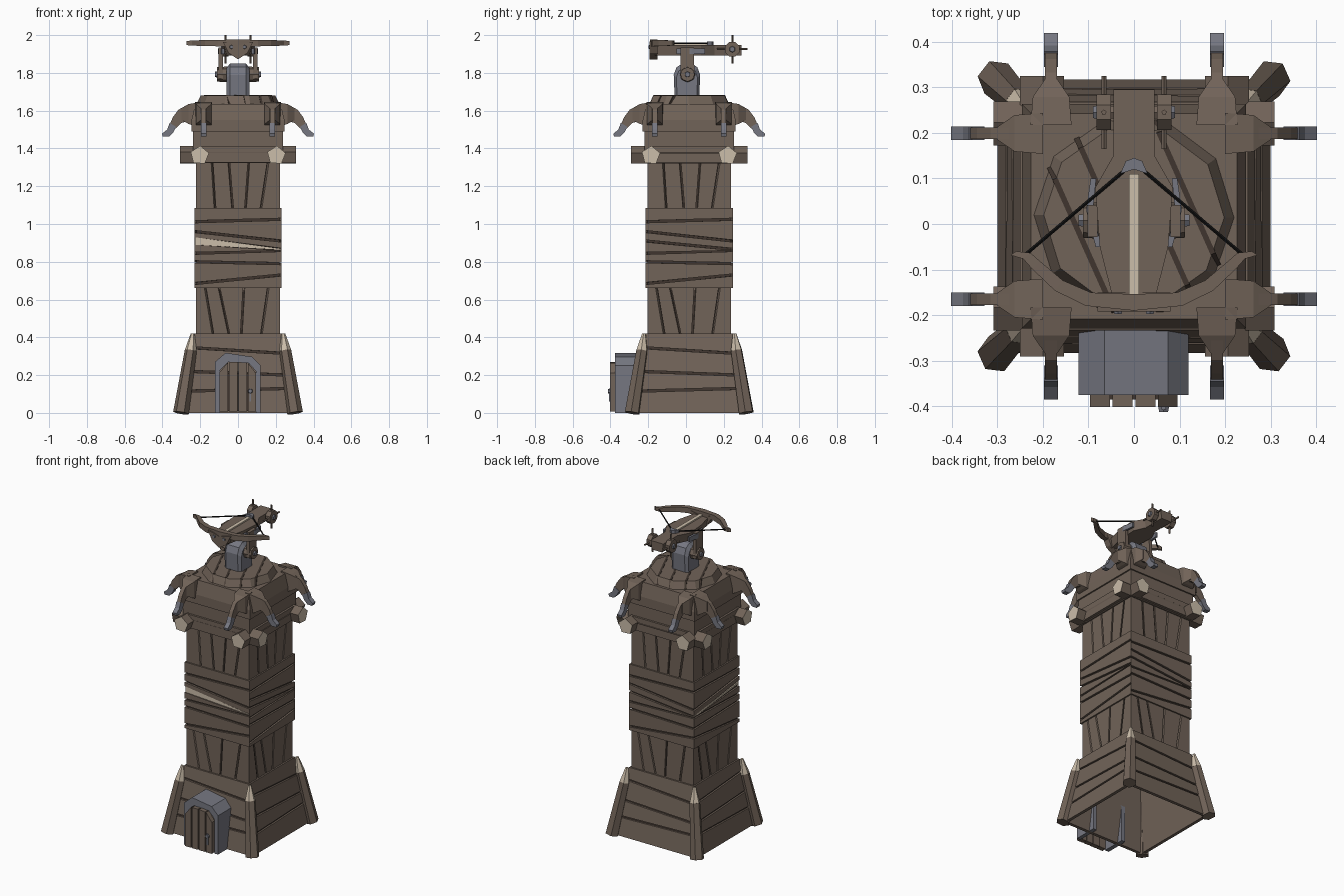
import bpy, bmesh, math
from mathutils import Vector, Matrix

if "Cube" in bpy.data.objects:
    bpy.data.objects.remove(bpy.data.objects["Cube"])

CY = 0.017   # tower axis in y


def material(name, col):
    m = bpy.data.materials.new(name)
    m.diffuse_color = (*col, 1)
    m.use_nodes = True
    m.node_tree.nodes["Principled BSDF"].inputs["Base Color"].default_value = m.diffuse_color
    return m


MATS = [material("brown_wood", (0.165, 0.125, 0.098)),
        material("groove_wood", (0.05, 0.036, 0.028)),
        material("cut_wood_cream", (0.60, 0.51, 0.40)),
        material("grey_metal", (0.18, 0.185, 0.22)),
        material("black_string", (0.006, 0.006, 0.006))]
WOOD, GROOVE, CREAM, METAL, BLACK = range(5)


def finish(name, bm):
    bmesh.ops.recalc_face_normals(bm, faces=bm.faces)
    me = bpy.data.meshes.new(name)
    bm.to_mesh(me)
    bm.free()
    for m in MATS:
        me.materials.append(m)
    ob = bpy.data.objects.new(name, me)
    bpy.context.collection.objects.link(ob)


def loft(bm, ra, rb, mat, cap_a=None, cap_b=None):
    """Closed solid between two rings of equal length."""
    a = [bm.verts.new(p) for p in ra]
    b = [bm.verts.new(p) for p in rb]
    n = len(a)
    for i in range(n):
        j = (i + 1) % n
        bm.faces.new((a[i], a[j], b[j], b[i])).material_index = mat
    bm.faces.new(a[::-1]).material_index = mat if cap_a is None else cap_a
    bm.faces.new(b).material_index = mat if cap_b is None else cap_b


def box(bm, x0, x1, y0, y1, z0, z1, mat):
    r = [(x0, y0), (x1, y0), (x1, y1), (x0, y1)]
    loft(bm, [(*p, z0) for p in r], [(*p, z1) for p in r], mat)


def rod(bm, p, q, r0, r1, n, mat, cap=None, roll=0.0):
    p, q = Vector(p), Vector(q)
    d = (q - p).normalized()
    s = d.cross(Vector((0, 0, 1)) if abs(d.z) < 0.9 else Vector((0, 1, 0))).normalized()
    t = s.cross(d)
    dirs = [s * math.sin(roll + i * math.tau / n) + t * math.cos(roll + i * math.tau / n) for i in range(n)]
    loft(bm, [p + v * r0 for v in dirs], [q + v * r1 for v in dirs], mat, cap, cap)


def side(k, u, n, z):
    """Point on tower side k (0 front, 1 right, 2 back, 3 left)."""
    v = Matrix.Rotation(k * math.pi / 2, 2) @ Vector((u, -n))
    return (v.x, v.y + CY, z)


def frustum(bm, h0, h1, z0, z1, mat):
    loft(bm, [side(k, h0, h0, z0) for k in range(4)], [side(k, h1, h1, z1) for k in range(4)], mat)


def plank(bm, k, quad, h, d0, d1, mat, cap=None):
    ring = lambda d: [side(k, f * (h(z) - d), h(z) - d, z) for f, z in quad]
    loft(bm, ring(d0), ring(d1), mat, cap)


def planked(name, z0, z1, h0, h1, cuts, upright, wedge=None):
    """Four plank walls over a dark backing, cuts are slanted gaps."""
    bm = bmesh.new()
    h = lambda z: h0 + (h1 - h0) * (z - z0) / (z1 - z0)
    for k in range(4):
        plank(bm, k, [(-1, z0), (1, z0), (1, z1), (-1, z1)], h, 0.011, 0.02, WOOD, GROOVE)
        g = 0.022 if upright else 0.006
        ends = [(-1, -1), (1, 1)] if upright else [(z0, z0), (z1, z1)]
        lows, highs = [ends[0]], []
        for i, (a, b) in enumerate(cuts):
            ga = 0.02 if i == wedge and k in (0, 3) else g
            if k == 3 and i == wedge:
                a, b, ga, gb = b, a, g, ga
            else:
                gb = g
            if k == 3 and not upright and i != wedge:
                a, b = b, a
            highs.append((a - ga, b - gb))
            lows.append((a + ga, b + gb))
            if i == wedge and k in (0, 3):
                plank(bm, k, [(-1, a - ga), (1, b - gb * 0.3), (1, b + gb * 0.3), (-1, a + ga)],
                      h, 0.004, 0.012, CREAM)
        highs.append(ends[1])
        for (a, b), (c, d) in zip(lows, highs):
            q = [(a, z0), (c, z0), (d, z1), (b, z1)] if upright else [(-1, a), (1, b), (1, d), (-1, c)]
            plank(bm, k, q, h, 0, 0.012, WOOD)
    finish(name, bm)


# plank walls
planked("base_walls", 0, 0.42, 0.30, 0.232, [(0.115, 0.13), (0.22, 0.20), (0.345, 0.315)], False)
planked("lower_shaft", 0.42, 0.66, 0.222, 0.222, [(-.60, -.78), (-.22, -.45), (.08, .14), (.56, .72)], True)
planked("middle_band", 0.66, 1.085, 0.231, 0.231,
        [(.685, .73), (.80, .79), (.845, .86), (.91, .866), (.96, .91), (1.012, 1.025)], False, 3)
planked("upper_shaft", 1.085, 1.33, 0.222, 0.222, [(-.55, -.62), (-.13, -.22), (.18, .26), (.55, .72)], True)

bm = bmesh.new()
for h, z0, z1 in ((.222, .40, .42), (.212, .65, .67), (.215, 1.07, 1.084), (.237, 1.34, 1.50)):
    frustum(bm, h, h, z0, z1, WOOD)
finish("shaft_floors_and_collar", bm)

# leaning corner posts with pale pointed tops
bm = bmesh.new()
for k in range(4):
    P = [side(k, c, c, z) for c, z in ((.302, 0), (.25, .33), (.24, .42))]
    rod(bm, P[0], P[1], .042, .032, 6, WOOD, roll=.4)
    rod(bm, P[1], P[2], .032, .010, 6, CREAM, roll=.4)
finish("corner_posts", bm)

# crossing beams with pale cut ends
bm = bmesh.new()
for k in range(2):
    for u in (-.203, .203):
        rod(bm, side(k, u, .308, 1.363), side(k, u, -.308, 1.363), .051, .051, 5, WOOD, CREAM, roll=0.06)
for k in range(4):   # side boards that fill between the beams
    plank(bm, k, [(-.8, 1.325), (.8, 1.325), (.8, 1.41), (-.8, 1.41)], lambda z: .25, 0, .03, WOOD)
finish("crossing_beams", bm)

# deck and round turntable
bm = bmesh.new()
frustum(bm, .246, .246, 1.49, 1.55, WOOD)
frustum(bm, .246, .226, 1.55, 1.635, WOOD)
finish("deck", bm)
bm = bmesh.new()
rod(bm, (0, CY, 1.63), (0, CY, 1.68), .222, .198, 10, WOOD, roll=.3)
for o in (-.125, -.045, .045, .125):   # slanted plank gaps
    L0, L1 = math.sqrt(.217**2 - o * o) * .975, math.sqrt(.194**2 - o * o) * .97
    def ring(w, L, z):
        pts = [(o - w, -L), (o + w, -L), (o + w, L), (o - w, L)]
        return [(*(Matrix.Rotation(.42, 2) @ Vector(p) + Vector((0, CY))), z) for p in pts]
    loft(bm, ring(.006, L0 + .002, 1.634), ring(.006, L1 + .002, 1.682), GROOVE)
finish("turntable", bm)

# eight curved claws around the deck
bm = bmesh.new()
horn = [(.21, 1.64), (.27, 1.63), (.315, 1.605), (.345, 1.565), (.362, 1.525),
        (.33, 1.505), (.30, 1.535), (.265, 1.545), (.235, 1.515), (.21, 1.515)]
tip = [(.362, 1.535), (.375, 1.50), (.402, 1.478), (.398, 1.462), (.365, 1.462), (.342, 1.485), (.328, 1.515)]
for k in range(4):
    for u in (-.182, .182):
        for prof, w, m in ((horn, .013, WOOD), (tip, .015, METAL)):
            loft(bm, [side(k, u - w, n, z) for n, z in prof], [side(k, u + w, n, z) for n, z in prof], m)
        root = lambda w, n, z0, z1: [side(k, u - w, n, z0), side(k, u + w, n, z0), side(k, u + w, n, z1), side(k, u - w, n, z1)]
        loft(bm, root(.045, .20, 1.51, 1.645), root(.04, .262, 1.53, 1.635), WOOD)
        loft(bm, root(.04, .262, 1.53, 1.635), root(.014, .30, 1.55, 1.612), WOOD)
finish("deck_claws", bm)

# doorway: arched metal frame, boards, handle
bm = bmesh.new()
outer = [(-.122, 0), (-.122, .27), (-.065, .318), (.075, .297), (.12, .25), (.12, 0)]
inner = [(-.095, 0), (-.095, .225), (-.05, .27), (.055, .265), (.095, .22), (.095, 0)]
for i in range(5):
    q = [outer[i], outer[i + 1], inner[i + 1], inner[i]]
    loft(bm, [(x, -.375, z) for x, z in q], [(x, -.225, z) for x, z in q], METAL)
finish("door_frame", bm)
bm = bmesh.new()
tops = [(-.10, .215), (-.05, .268), (.0, .27), (.05, .265), (.098, .21)]
for (x0, z0), (x1, z1) in zip(tops, tops[1:]):
    q = [(x0 + .003, .008), (x1 - .003, .008), (x1 - .003, z1), (x0 + .003, z0)]
    loft(bm, [(x, -.402, z) for x, z in q], [(x, -.372, z) for x, z in q], WOOD)
box(bm, -.095, .093, -.385, -.374, .01, .21, GROOVE)
finish("door_boards", bm)
bm = bmesh.new()
rod(bm, (.065, -.40, .115), (.065, -.413, .115), .014, .011, 6, METAL)
box(bm, .06, .07, -.407, -.40, .06, .13, METAL)
finish("door_handle", bm)

# turret pedestal
bm = bmesh.new()
prof = [(-.06, 1.67), (-.065, 1.79), (-.05, 1.83), (-.02, 1.85), (.03, 1.85), (.06, 1.83), (.075, 1.79), (.07, 1.67)]
for s in (-1, 1):
    loft(bm, [(0, y, z) for y, z in prof], [(s * .042, y, z) for y, z in prof], METAL)
    loft(bm, [(s * .042, y, z) for y, z in prof],
         [(s * .06, .005 + (y - .005) * .8, 1.67 + (z - 1.67) * .87) for y, z in prof], METAL)
finish("pedestal", bm)

# fork arms, pivots and side straps
bm = bmesh.new()
for s in (-1, 1):
    arm = [(-.03, 1.77), (.045, 1.77), (.042, 1.935), (-.028, 1.935)]
    loft(bm, [(s * .08, y, z) for y, z in arm], [(s * .102, y, z) for y, z in arm], WOOD)
    rod(bm, (s * .05, .008, 1.792), (s * .112, .008, 1.792), .042, .038, 8, WOOD)
    rod(bm, (s * .11, .008, 1.792), (s * .122, .008, 1.792), .016, .014, 6, METAL)
    strap = [(.072, -.05), (.084, -.05), (.105, .03), (.095, .10), (.083, .10), (.09, .03)]
    loft(bm, [(s * x, y, 1.90) for x, y in strap], [(s * x, y, 1.93) for x, y in strap], METAL)
finish("fork", bm)

# crossbow stock, rail and bolt nock
bm = bmesh.new()
half = [(.045, .295), (.045, .15), (.085, .08), (.075, -.05), (.046, -.165)]
plan = half + [(-x, y) for x, y in half[::-1]]
loft(bm, [(x * .8, y, 1.892) for x, y in plan], [(x, y, 1.948) for x, y in plan], WOOD)
nose = [(-.08, 1.965), (-.03, 1.955), (0, 1.945), (.03, 1.955), (.08, 1.965), (.05, 1.905), (0, 1.872), (-.05, 1.905)]
loft(bm, [(x, -.192, z) for x, z in nose], [(x, -.15, z) for x, z in nose], WOOD)
for x in (-.035, .035):
    rod(bm, (x, -.19, 1.937), (x, -.198, 1.937), .011, .009, 6, METAL)
finish("crossbow_stock", bm)
bm = bmesh.new()
box(bm, -.011, .011, -.18, .11, 1.94, 1.957, CREAM)
nock = [(-.03, .11), (-.018, .138), (0, .145), (.018, .138), (.03, .11), (0, .12)]
loft(bm, [(x, y, 1.94) for x, y in nock], [(x, y, 1.967) for x, y in nock], METAL)
finish("bolt_and_nock", bm)

# bow limbs and string
bm = bmesh.new()
limb = [(0, -.172, .018), (.10, -.165, .017), (.165, -.135, .015), (.215, -.09, .012), (.235, -.07, .010), (.265, -.064, .007)]
for s in (-1, 1):
    def section(p):
        x, y, w = p
        ox, oy = w * min(1, x * 3.5), -w * (1 - x * 1.5)
        return [(s * (x + e * ox), y + e * oy, 1.958 + f * (w * .6 + .007)) for e, f in ((-1, -1), (1, -1), (1, 1), (-1, 1))]
    for p, q in zip(limb, limb[1:]):
        loft(bm, section(p), section(q), WOOD)
    rod(bm, (s * .237, -.066, 1.957), (s * .02, .118, 1.957), .004, .004, 5, BLACK)
finish("bow_and_string", bm)

# winding wheels with spokes at the rear
bm = bmesh.new()
W = (.245, 1.925)
rod(bm, (-.055, *W), (.055, *W), .016, .016, 6, WOOD)
for s in (-1, 1):
    rod(bm, (s * .05, *W), (s * .082, *W), .042, .042, 8, WOOD, roll=math.pi / 8)
    rod(bm, (s * .08, *W), (s * .09, *W), .018, .014, 6, METAL)
    x = s * .066
    rod(bm, (x, W[0] - .08, W[1]), (x, W[0] + .08, W[1]), .006, .006, 5, WOOD)
    rod(bm, (x, W[0], W[1] - .075), (x, W[0], W[1] + .075), .006, .006, 5, WOOD)
finish("winding_wheels", bm)
